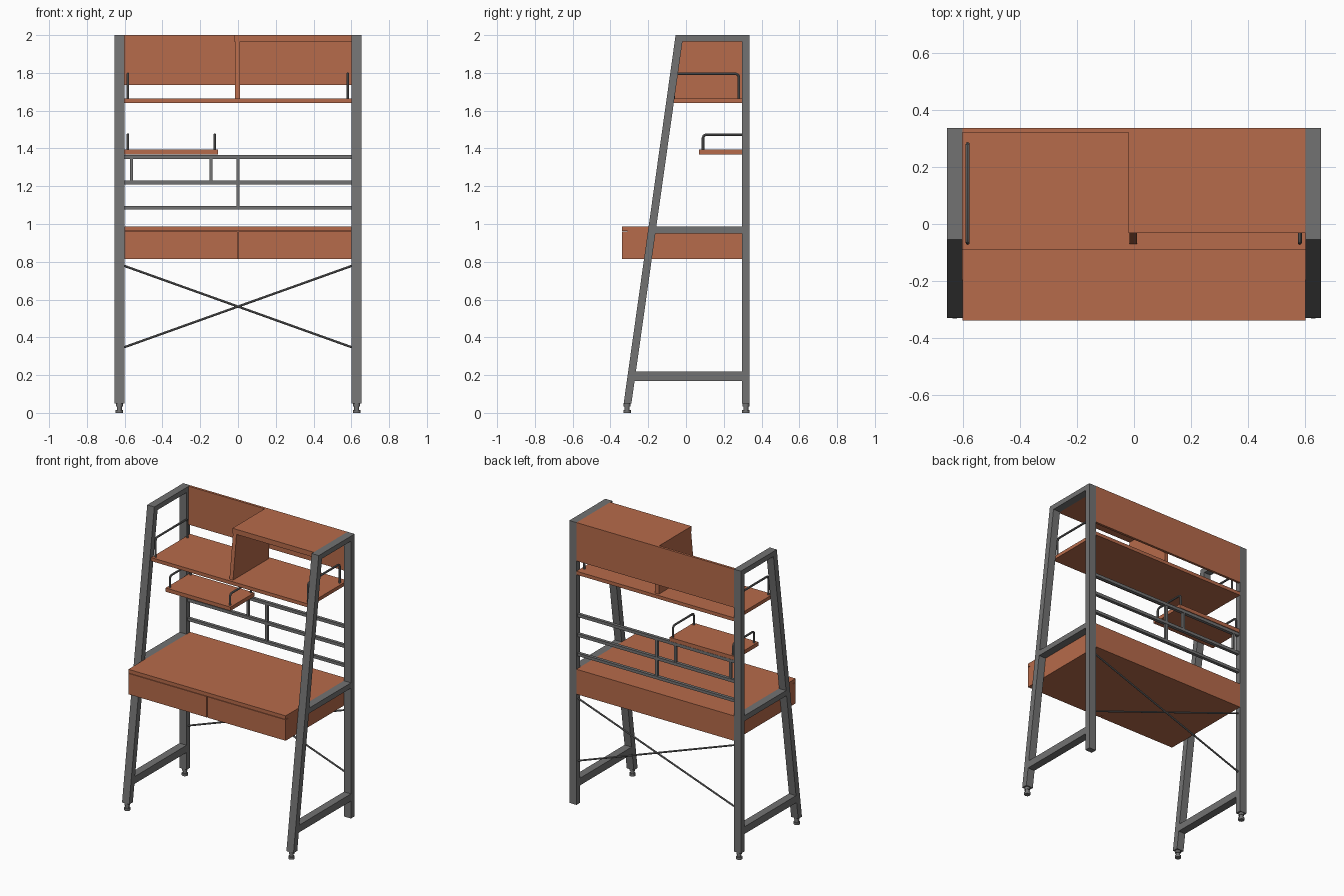
import bpy, bmesh
from mathutils import Vector

if "Cube" in bpy.data.objects:
    bpy.data.objects.remove(bpy.data.objects["Cube"])


def material(name, rgb):
    m = bpy.data.materials.new(name)
    m.diffuse_color = (*rgb, 1)
    m.use_nodes = True
    m.node_tree.nodes["Principled BSDF"].inputs["Base Color"].default_value = m.diffuse_color
    return m


WOOD = material("warm wood", (0.47, 0.145, 0.069))
STEEL = material("grey steel", (0.17, 0.17, 0.17))


def finish(name, bm, mat):
    bmesh.ops.recalc_face_normals(bm, faces=bm.faces[:])
    me = bpy.data.meshes.new(name)
    bm.to_mesh(me)
    bm.free()
    me.materials.append(mat)
    ob = bpy.data.objects.new(name, me)
    bpy.context.collection.objects.link(ob)
    return ob


def prism(name, loops, x0, x1, mat):
    """Extrude (y, z) outlines along x; later loops are holes."""
    bm = bmesh.new()
    edges = []
    for loop in loops:
        vs = [bm.verts.new((x0, y, z)) for y, z in loop]
        edges += [bm.edges.new((vs[i - 1], vs[i])) for i in range(len(vs))]
    if len(loops) == 1 and len(loops[0]) == 4:
        bm.faces.new(vs)
    else:
        bmesh.ops.triangle_fill(bm, use_beauty=True, edges=edges)
    ext = bmesh.ops.extrude_face_region(bm, geom=bm.faces[:])["geom"]
    bmesh.ops.translate(bm, vec=(x1 - x0, 0, 0),
                        verts=[v for v in ext if isinstance(v, bmesh.types.BMVert)])
    return finish(name, bm, mat)


def box(name, x0, x1, y0, y1, z0, z1, mat):
    return prism(name, [[(y0, z0), (y1, z0), (y1, z1), (y0, z1)]], x0, x1, mat)


def rod(name, points, r):
    """Round steel rod along a path, converted to mesh."""
    cu = bpy.data.curves.new(name, 'CURVE')
    cu.dimensions = '3D'
    cu.bevel_depth, cu.bevel_resolution, cu.use_fill_caps = r, 2, True
    sp = cu.splines.new('POLY')
    sp.points.add(len(points) - 1)
    for p, co in zip(sp.points, points):
        p.co = (*co, 1)
    cu.materials.append(STEEL)
    ob = bpy.data.objects.new(name, cu)
    bpy.context.collection.objects.link(ob)
    bpy.ops.object.select_all(action='DESELECT')
    bpy.context.view_layer.objects.active = ob
    ob.select_set(True)
    bpy.ops.object.convert(target='MESH')
    bpy.ops.object.shade_smooth_by_angle()


def guard(name, x, y0, y1, z0, z1):
    """Inverted U handle with softened corners."""
    a, b = 0.005, 0.016
    rod(name, [(x, y0, z0), (x, y0, z1 - b), (x, y0 + a, z1 - a), (x, y0 + b, z1),
               (x, y1 - b, z1), (x, y1 - a, z1 - a), (x, y1, z1 - b), (x, y1, z0)], 0.007)


def front(z):
    return -0.33 + (z - 0.05) * 0.141      # sloping face of the front leg


def inner(z):
    return front(z) + 0.041


BACK, POST = 0.337, 0.297
SIDE = 0.601

# Side frames: sloped front leg, upright back post and three cross bars
outline = [(front(.05), .05), (inner(.05), .05), (inner(.17), .17), (POST, .17),
           (POST, .05), (BACK, .05), (BACK, 2), (front(2), 2)]
holes = [[(inner(a), a), (POST, a), (POST, b), (inner(b), b)]
         for a, b in ((.22, .95), (.987, 1.965))]
for side, s in (("left", -1), ("right", 1)):
    prism(side + "_frame", [outline] + holes, s * SIDE, s * 0.655, STEEL)

# Levelling feet (the right back post stands without one)
for x, y in ((-.628, -.312), (.628, -.312), (-.628, .317)):
    bm = bmesh.new()
    for r, z0, z1 in ((.02, 0, .016), (.013, .014, .036), (.018, .034, .051)):
        res = bmesh.ops.create_cone(bm, cap_ends=True, segments=16, radius1=r,
                                    radius2=r, depth=z1 - z0)
        bmesh.ops.translate(bm, verts=res["verts"], vec=Vector((x, y, (z0 + z1) / 2)))
    ob = finish("levelling_foot", bm, STEEL)
    bpy.context.view_layer.objects.active = ob
    ob.select_set(True)
    bpy.ops.object.shade_smooth_by_angle()

# Desk body with overhanging top, and two drawer fronts
prism("desk_body", [[(-.338, .962), (-.338, .987), (BACK, .987), (BACK, .815),
                     (-.31, .815), (-.31, .962)]], -SIDE, SIDE, WOOD)
for name, x0, x1 in (("left_drawer_front", -SIDE, -.003), ("right_drawer_front", .003, SIDE)):
    box(name, x0, x1, -.338, -.31, .815, .959, WOOD)

# Upper shelf, back panel, divider and top board
box("upper_shelf", -SIDE, SIDE, -.09, BACK, 1.64, 1.664, WOOD)
box("back_panel", -SIDE, SIDE, .32, BACK, 1.735, 2, WOOD)
prism("shelf_divider", [[(-.07, 1.664), (.32, 1.664), (.32, 1.966), (-.032, 1.966)]],
      -.016, .011, WOOD)
box("top_board", -.02, SIDE, -.032, .32, 1.965, 2, WOOD)
for x in (-.583, .581):
    guard("upper_guard", x, -.066, .28, 1.66, 1.795)

# Accessory rails with uprights
for z0, z1 in ((1.345, 1.366), (1.209, 1.23), (1.076, 1.096)):
    box("accessory_rail", -SIDE, SIDE, .306, .328, z0, z1, STEEL)
box("rail_upright", -.009, .009, .308, .326, 1.09, 1.35, STEEL)
for x in (-.563, -.143):
    box("shelf_bracket", x - .008, x + .008, .308, .326, 1.22, 1.35, STEEL)

# Small hanging shelf with guards
box("small_shelf", -SIDE, -.105, .068, .33, 1.368, 1.394, WOOD)
for x in (-.583, -.123):
    guard("small_guard", x, .09, .317, 1.39, 1.473)

# Diagonal brace rods
for s in (-1, 1):
    rod("cross_brace", [(s * SIDE, .317, .778), (-s * SIDE, .317, .348)], .006)
